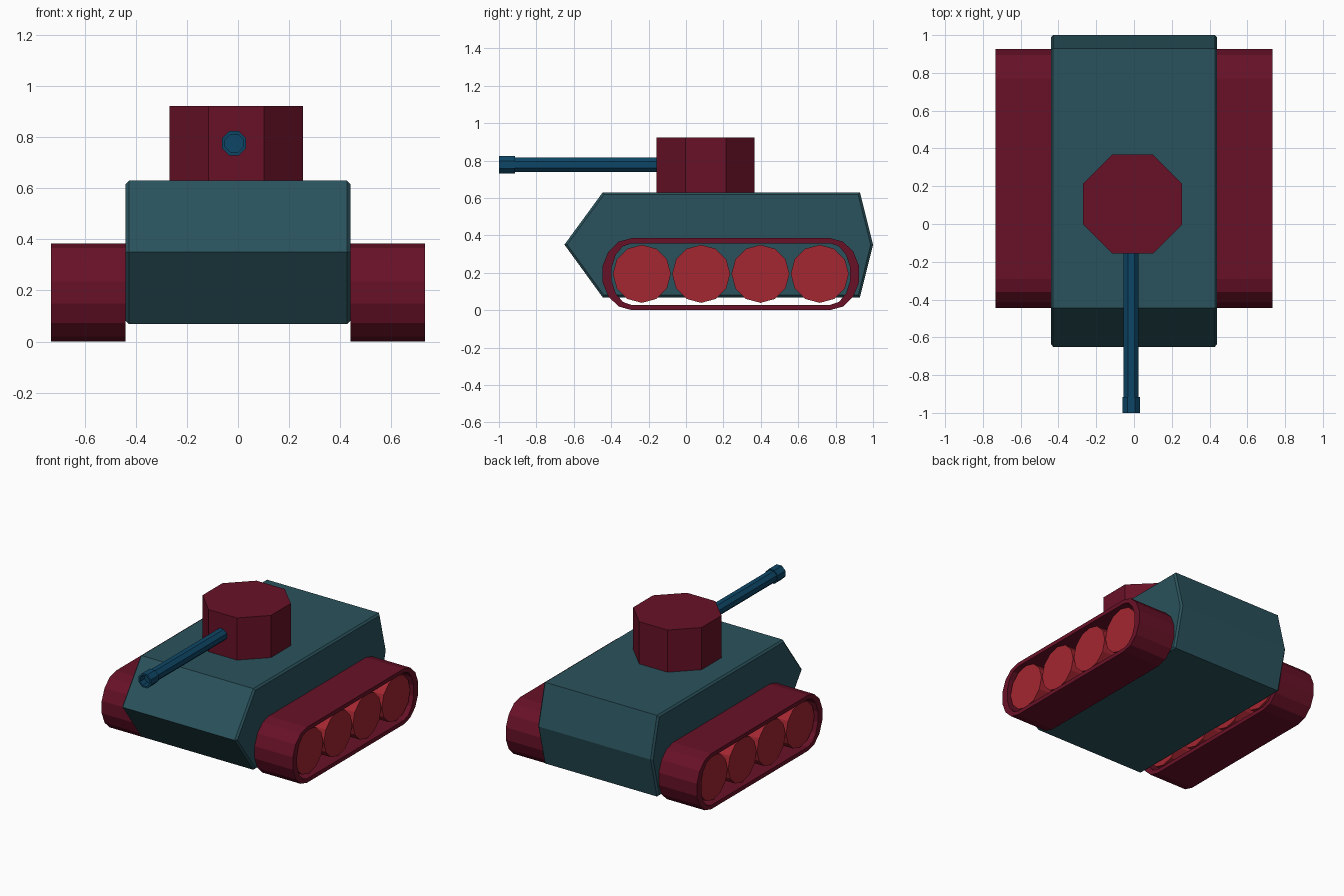
import bpy, bmesh, math

if "Cube" in bpy.data.objects:
    bpy.data.objects.remove(bpy.data.objects["Cube"])


def material(name, rgb):
    def lin(c):
        c /= 255
        return c / 12.92 if c <= 0.04045 else ((c + 0.055) / 1.055) ** 2.4
    m = bpy.data.materials.new(name)
    m.diffuse_color = (*[lin(c) for c in rgb], 1)
    m.use_nodes = True
    m.node_tree.nodes["Principled BSDF"].inputs["Base Color"].default_value = m.diffuse_color
    return m


TEAL = material("dark teal", (42, 82, 92))
MAROON = material("maroon", (104, 17, 39))
RED = material("wheel red", (164, 38, 49))
BLUE = material("gun blue", (13, 70, 102))


def finish(bm, name, mat):
    bmesh.ops.recalc_face_normals(bm, faces=bm.faces)
    mesh = bpy.data.meshes.new(name)
    bm.to_mesh(mesh)
    bm.free()
    mesh.materials.append(mat)
    obj = bpy.data.objects.new(name, mesh)
    bpy.context.collection.objects.link(obj)
    return obj


def loft(name, mat, rings, closed=False, bevel=0):
    """Skin a list of rings; cap the ends, or join last to first when closed."""
    bm = bmesh.new()
    vr = [[bm.verts.new(p) for p in ring] for ring in rings]
    n = len(rings[0])
    pairs = list(zip(vr, vr[1:])) + ([(vr[-1], vr[0])] if closed else [])
    for a, b in pairs:
        for i in range(n):
            j = (i + 1) % n
            bm.faces.new((a[i], a[j], b[j], b[i]))
    if not closed:
        caps = [bm.faces.new(vr[0]), bm.faces.new(vr[-1])]
        if bevel:
            edges = [e for f in caps for e in f.edges]
            bmesh.ops.bevel(bm, geom=edges, offset=bevel, segments=1,
                            affect='EDGES')
    return finish(bm, name, mat)


def circle(r, n, offset=0.5):
    return [(r * math.cos(2 * math.pi * (i + offset) / n),
             r * math.sin(2 * math.pi * (i + offset) / n)) for i in range(n)]


def stadium(ry, rz, y0=-0.29, y1=0.77, z=0.1925, n=7):
    """Long loop with faceted elliptical ends."""
    pts = []
    for yc, start in ((y1, -90), (y0, 90)):
        for i in range(n + 1):
            a = math.radians(start + 180 * i / n)
            pts.append((yc + ry * math.cos(a), z + rz * math.sin(a)))
    return pts


def at_x(profile, x):
    return [(x, y, z) for y, z in profile]


# Hull: pointed side profile with chamfered side edges
hull = [(-0.445, 0.63), (-0.65, 0.35), (-0.445, 0.068),
        (0.93, 0.068), (1.0, 0.35), (0.93, 0.63)]
loft("hull", TEAL, [at_x(hull, -0.44), at_x(hull, 0.44)], bevel=0.012)

# Tracks and road wheels on both sides
outer, inner = stadium(0.16, 0.1925), stadium(0.11, 0.165)
for side, label in ((1, "right"), (-1, "left")):
    xi, xo = side * 0.44, side * 0.732
    loft(label + "_track", MAROON,
         [at_x(outer, xi), at_x(outer, xo), at_x(inner, xo), at_x(inner, xi)],
         closed=True)
    for k in range(4):
        yc = -0.236 + 0.317 * k
        disc = [(yc + u, 0.194 + v) for u, v in circle(0.155, 12, 0)]
        loft(f"{label}_wheel_{k + 1}", RED,
             [at_x(disc, side * 0.445), at_x(disc, side * 0.71)])

# Turret: octagonal drum
drum = circle(0.262 / math.cos(math.pi / 8), 8)
loft("turret", MAROON,
     [[(u - 0.007, v + 0.105, z) for u, v in drum] for z in (0.62, 0.922)])


# Gun: barrel and thicker muzzle with a recessed bore
def gun_ring(r, y):
    return [(u - 0.015, y, v + 0.777) for u, v in circle(r, 8)]


loft("gun_barrel", BLUE, [gun_ring(0.043, 0.0), gun_ring(0.043, -0.93)])
loft("gun_muzzle", BLUE, [gun_ring(0.03, -0.915), gun_ring(0.051, -0.915),
                          gun_ring(0.051, -1.0), gun_ring(0.038, -1.0),
                          gun_ring(0.038, -0.95)])
